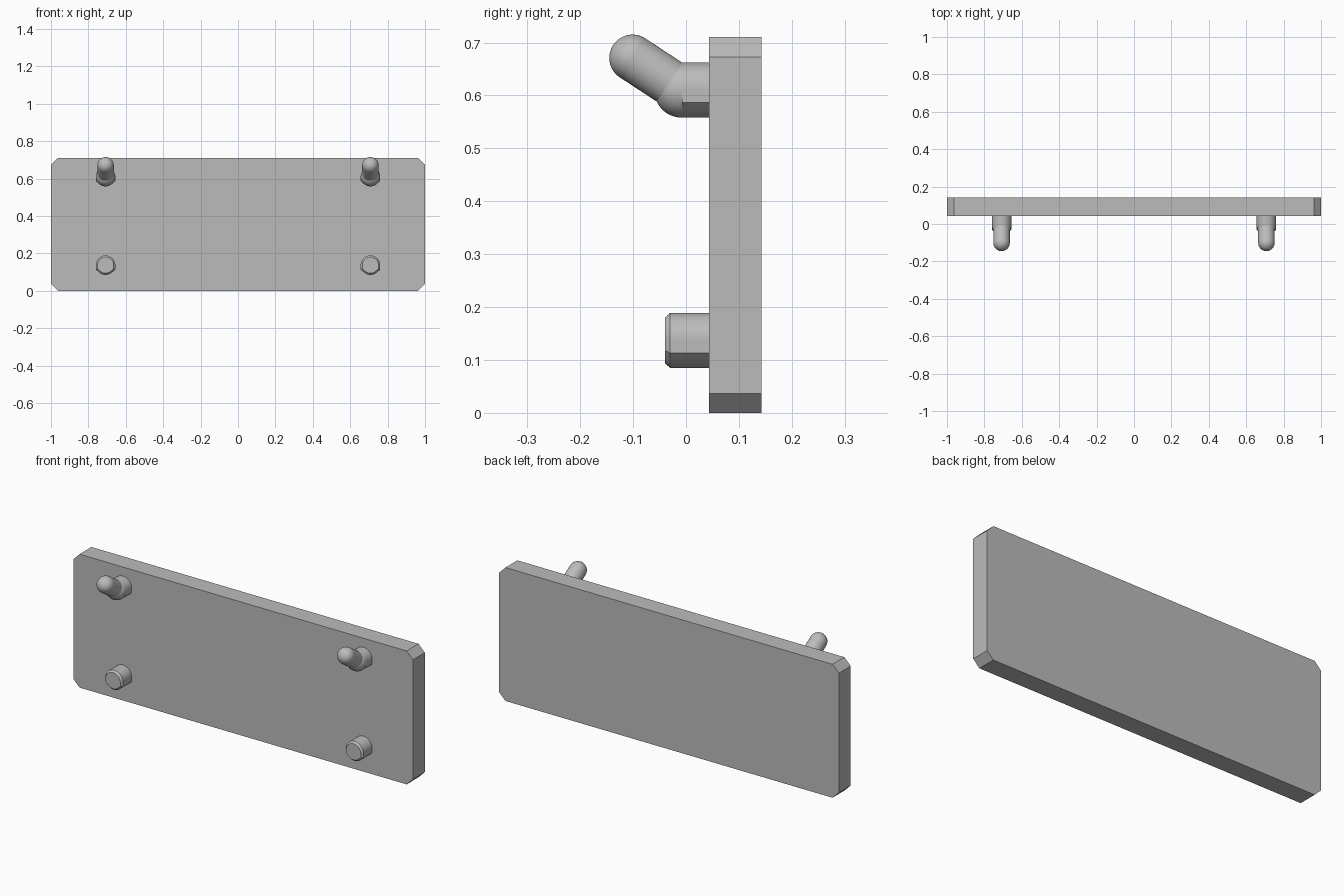
import bpy, bmesh
from math import sin, cos, pi, radians, atan2
from mathutils import Vector

cube = bpy.data.objects.get("Cube")
if cube:
    bpy.data.objects.remove(cube, do_unlink=True)

grey = bpy.data.materials.new("plain grey")
grey.use_nodes = True
grey.diffuse_color = (0.5, 0.5, 0.5, 1)
grey.node_tree.nodes["Principled BSDF"].inputs["Base Color"].default_value = grey.diffuse_color

FRONT, BACK = 0.043, 0.143      # faces of the panel
HEIGHT, CUT = 0.71, 0.037
PEG_X, PEG_R = 0.708, 0.052


def loft(name, rings, smooth=True):
    """Skin a list of equal-length point rings and cap both ends."""
    bm = bmesh.new()
    loops = [[bm.verts.new(p) for p in ring] for ring in rings]
    n = len(loops[0])
    for a, b in zip(loops, loops[1:]):
        for i in range(n):
            j = (i + 1) % n
            bm.faces.new((a[i], a[j], b[j], b[i]))
    bm.faces.new(loops[0])
    bm.faces.new(loops[-1])
    bmesh.ops.recalc_face_normals(bm, faces=bm.faces)
    mesh = bpy.data.meshes.new(name)
    bm.to_mesh(mesh)
    bm.free()
    return finish(name, mesh, smooth)


def finish(name, mesh, smooth=True):
    obj = bpy.data.objects.new(name, mesh)
    bpy.context.collection.objects.link(obj)
    mesh.materials.append(grey)
    if smooth:
        bpy.ops.object.select_all(action="DESELECT")
        obj.select_set(True)
        bpy.context.view_layer.objects.active = obj
        bpy.ops.object.shade_smooth_by_angle(angle=radians(30))
    return obj


def peg_section(r):
    """Circle with a small keyed corner low on each side."""
    drop = 0.45 * r
    touch = 2 * atan2(drop, r)
    steps = 48
    start, end = -pi + touch, -touch
    low = [start + (end - start) * i / 20 for i in range(21)]
    high = [pi * i / steps for i in range(steps + 1)]
    pts = [(r * cos(a), r * sin(a)) for a in low] + [(r, -drop)]
    pts += [(r * cos(a), r * sin(a)) for a in high] + [(-r, -drop)]
    return pts


def peg(name, x, z, stations):
    """Keyed peg running along y through (y, radius) stations."""
    return loft(name, [[(x + px, y, z + pz) for px, pz in peg_section(r)]
                       for y, r in stations])


def ball(name, centre, r):
    bm = bmesh.new()
    bmesh.ops.create_uvsphere(bm, u_segments=48, v_segments=24, radius=r)
    bmesh.ops.translate(bm, verts=bm.verts, vec=centre)
    mesh = bpy.data.meshes.new(name)
    bm.to_mesh(mesh)
    bm.free()
    return finish(name, mesh)


def round_arm(name, start, end, r):
    """Straight rod from start to end, finished with a half-round tip."""
    axis = (end - start).normalized()
    side = Vector((1, 0, 0))
    up = axis.cross(side)
    stations = [(start, r)]
    for i in range(12):
        a = pi / 2 * i / 12
        stations.append((end + axis * r * sin(a), r * cos(a)))
    stations.append((end + axis * r, r * 0.02))
    n = 48
    return loft(name, [[c + (side * cos(2 * pi * i / n) + up * sin(2 * pi * i / n)) * q
                        for i in range(n)] for c, q in stations])


# Flat panel with clipped corners
outline = [(1, CUT), (1, HEIGHT - CUT), (1 - CUT, HEIGHT), (CUT - 1, HEIGHT),
           (-1, HEIGHT - CUT), (-1, CUT), (CUT - 1, 0), (1 - CUT, 0)]
loft("panel", [[(x, y, z) for x, z in outline] for y in (FRONT, BACK)], smooth=False)

# Upper hooks and lower locating pegs on each side
for side, x in (("left", PEG_X), ("right", -PEG_X)):
    elbow = Vector((x, -0.008, 0.61))
    peg(side + "_hook_base", x, elbow.z, [(FRONT + 0.005, PEG_R), (elbow.y, PEG_R)])
    ball(side + "_hook_elbow", elbow, PEG_R)
    round_arm(side + "_hook_arm", elbow, Vector((x, -0.101, 0.671)), 0.044)
    peg(side + "_lower_peg", x, 0.137,
        [(FRONT + 0.005, PEG_R), (-0.03, PEG_R), (-0.04, PEG_R - 0.009)])
